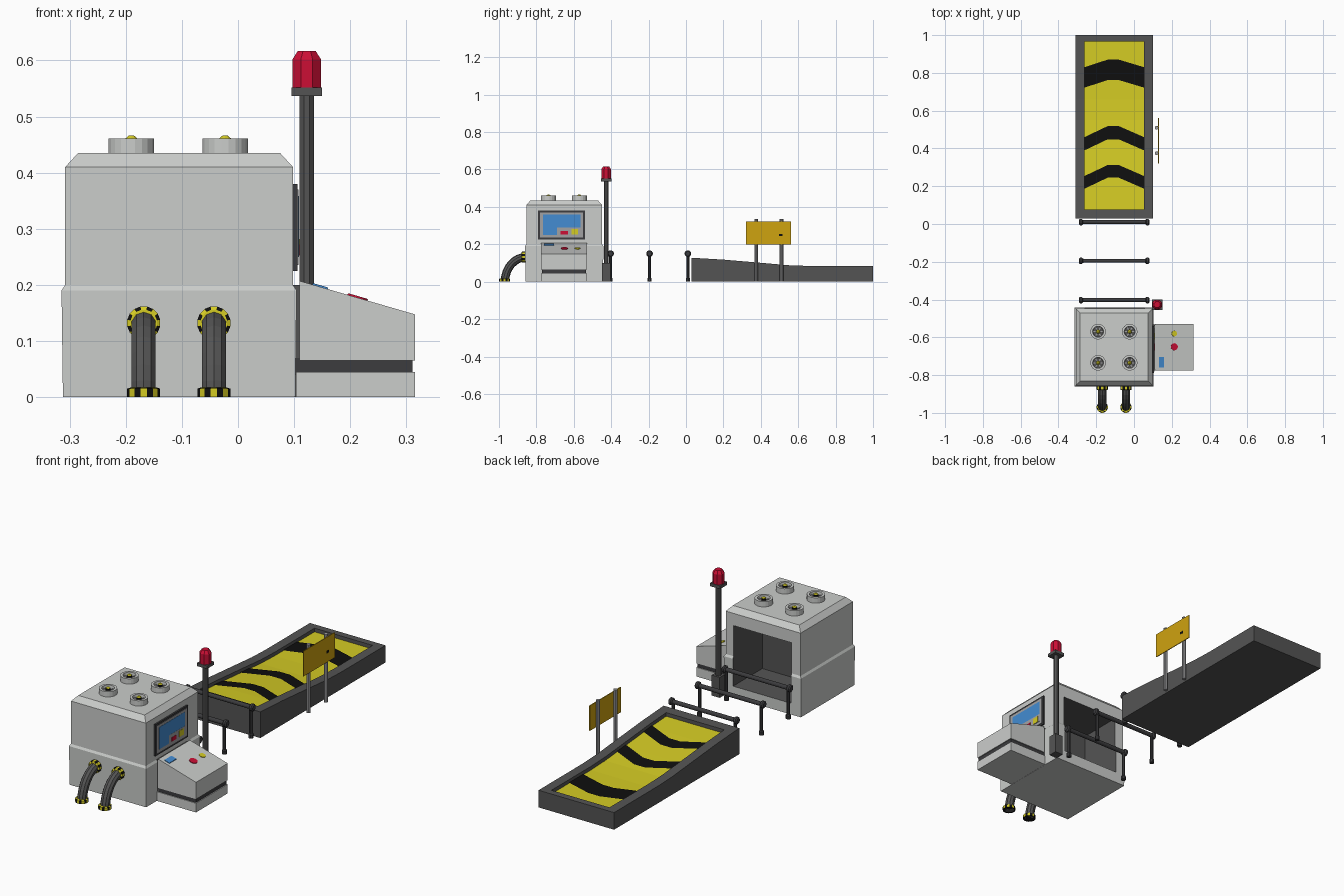
import bpy, bmesh, math
from mathutils import Vector
from math import sin, cos, pi

if "Cube" in bpy.data.objects:
    bpy.data.objects.remove(bpy.data.objects["Cube"])


def mat(name, hexcol):
    m = bpy.data.materials.new(name)
    c = [int(hexcol[i:i + 2], 16) / 255 for i in (0, 2, 4)]
    m.diffuse_color = [v / 12.92 if v < 0.04 else ((v + 0.055) / 1.055) ** 2.4 for v in c] + [1]
    m.use_nodes = True
    m.node_tree.nodes["Principled BSDF"].inputs["Base Color"].default_value = m.diffuse_color
    return m


LIGHT, DARK = mat("light_grey", "CBCDCB"), mat("dark_grey", "545454")
CHAR, BLACK = mat("charcoal", "3C3C3E"), mat("black", "0F0F0F")
YELLOW, GOLD = mat("yellow", "D5CC24"), mat("gold", "CFA310")
RED, BLUE, STEEL = mat("red", "CC0E35"), mat("blue", "438CD2"), mat("steel_grey", "A2A2A4")


def mesh(name, verts, faces, mats, rule=None, loc=(0, 0, 0), rot=(0, 0, 0)):
    me = bpy.data.meshes.new(name)
    me.from_pydata([tuple(v) for v in verts], [], faces)
    bm = bmesh.new()
    bm.from_mesh(me)
    bmesh.ops.recalc_face_normals(bm, faces=bm.faces)
    for f in bm.faces:
        f.normal_update()
        if rule:
            f.material_index = rule(f)
    bm.to_mesh(me)
    bm.free()
    for m in mats:
        me.materials.append(m)
    ob = bpy.data.objects.new(name, me)
    ob.location, ob.rotation_euler = loc, rot
    bpy.context.collection.objects.link(ob)
    return ob


def loft(name, rings, mats, rule=None, **kw):
    n = len(rings[0])
    faces = [(r * n + i, r * n + (i + 1) % n, (r + 1) * n + (i + 1) % n, (r + 1) * n + i)
             for r in range(len(rings) - 1) for i in range(n)]
    faces += [tuple(range(n)), tuple(range((len(rings) - 1) * n, len(rings) * n))]
    return mesh(name, [v for r in rings for v in r], faces, mats, rule, **kw)


def prism(name, prof, t0, t1, axis, m, rule=None):
    mats = m if isinstance(m, list) else [m]
    put = (lambda t, u, w: (t, u, w)) if axis == 'x' else (lambda t, u, w: (u, t, w))
    return loft(name, [[put(t, u, w) for u, w in prof] for t in (t0, t1)], mats, rule)


def box(name, x, y, z, m):
    return prism(name, [(y[0], z[0]), (y[1], z[0]), (y[1], z[1]), (y[0], z[1])], x[0], x[1], 'x', m)


def lathe(name, prof, segs, m, loc, rot=(0, 0, 0), rule=None):
    mats = m if isinstance(m, list) else [m]
    ring = lambda r, z: [(r * cos(2 * pi * (i + .5) / segs), r * sin(2 * pi * (i + .5) / segs), z)
                         for i in range(segs)]
    return loft(name, [ring(*p) for p in prof], mats, rule, loc=loc, rot=rot)


CX, CY = -0.105, -0.651

# Machine housing with an open chamber at the back
rings = [[(CX + a * h, CY + b * h, z) for a, b in ((-1, -1), (1, -1), (1, 1), (-1, 1))]
         for z, h in ((0, .207), (.19, .2095), (.2, .203), (.41, .203), (.435, .18))]
housing = loft("housing", rings, [LIGHT, DARK])
cutter = box("chamber_cutter", (-.26, .055), (-.67, -.38), (.055, .35), DARK)
cutter.hide_render = True
mod = housing.modifiers.new("chamber", 'BOOLEAN')
mod.object, mod.operation, mod.solver = cutter, 'DIFFERENCE', 'EXACT'
bpy.context.view_layer.update()
cut = bpy.data.meshes.new_from_object(housing.evaluated_get(bpy.context.evaluated_depsgraph_get()))
housing.modifiers.clear()
housing.data = cut
cut.materials.clear()
cut.materials.append(LIGHT)
cut.materials.append(DARK)
for p in cut.polygons:
    c = p.center
    inside = -.262 < c.x < .057 and -.68 < c.y < -.46 and .05 < c.z < .355
    p.material_index = int(inside)
bpy.data.objects.remove(cutter)

# Roof vents with fans
for i, (vx, vy) in enumerate([(x, y) for x in (-.19, -.023) for y in (-.57, -.735)]):
    lathe(f"vent_{i}", [(.041, 0), (.041, .027), (.029, .027), (.027, .01)], 20, [LIGHT, DARK],
          (vx, vy, .434), rule=lambda f: int(f.calc_center_median().length < .02))
    for k in range(3):
        b = box(f"vent_blade_{i}_{k}", (-.026, .026), (-.003, .003), (0, .006), STEEL)
        b.location, b.rotation_euler = (vx, vy, .445), (0, 0, k * pi / 3)
    lathe(f"vent_hub_{i}", [(.011, 0), (.011, .016), (.005, .021)], 10, [YELLOW, BLACK], (vx, vy, .445),
          rule=lambda f: int(abs(f.normal.z) < .3))

# Front hoses with striped collars
for i, hx in enumerate((-.168, -.043)):
    path = []
    for k in range(9):
        t = k / 8 * pi / 2
        c = Vector((hx, -.853 - .115 * sin(t), .132 * cos(t)))
        n = Vector((0, -.132 * sin(t), .115 * cos(t))).normalized()
        path.append([c + .0225 * (Vector((1, 0, 0)) * cos(a) + n * sin(a))
                     for a in [2 * pi * (s + .5) / 10 for s in range(10)]])
    loft(f"hose_{i}", path, [DARK])
    stripes = lambda f: int(math.atan2(f.calc_center_median().y, f.calc_center_median().x) * 8 / pi + 16.5) % 2
    lathe(f"hose_floor_collar_{i}", [(.03, 0), (.03, .015), (.024, .017)], 16, [YELLOW, BLACK],
          (hx, -.97, 0), rule=stripes)
    lathe(f"hose_wall_collar_{i}", [(.03, 0), (.03, .022), (.024, .025)], 16, [YELLOW, BLACK],
          (hx, -.855, .132), (pi / 2, 0, 0), stripes)

# Side screen
box("screen_frame", (.09, .106), (-.79, -.54), (.225, .38), CHAR)
box("screen_border", (.1, .1075), (-.78, -.55), (.235, .37), STEEL)
box("screen_display", (.1, .1085), (-.765, -.565), (.25, .358), BLUE)
box("screen_panel", (.1, .109), (-.69, -.565), (.25, .29), STEEL)
box("screen_red_key", (.1, .11), (-.67, -.632), (.252, .272), RED)
box("screen_yellow_key", (.1, .11), (-.612, -.577), (.252, .282), YELLOW)

# Control console with a dark gap
slope = lambda x: .207 - .29 * (x - .11)
CONY = (-.775, -.53)
box("console_base", (.103, .315), CONY, (0, .045), LIGHT)
box("console_gap", (.1, .311), (-.771, -.534), (.04, .07), CHAR)
prism("console_top", [(.11, .065), (.315, .065), (.315, slope(.315)), (.11, slope(.11))], *CONY, 'y', LIGHT)
box("console_back_plate", (.098, .11), (-.771, -.534), (.045, .2), DARK)
prism("console_blue_pad", [(.133, slope(.133)), (.16, slope(.16)), (.16, slope(.16) + .003),
                           (.133, slope(.133) + .003)], -.76, -.705, 'y', BLUE)
for nm, by, r, m in (("red", -.65, .019, RED), ("yellow", -.58, .015, YELLOW)):
    lathe(f"console_{nm}_button", [(r, -.001), (r, .003)], 14, m, (.213, by, slope(.213)),
          (0, math.atan(.29), 0))

# Warning lamp
LX, LY = .1225, -.427
box("lamp_foot", (LX - .022, LX + .022), (LY - .022, LY + .022), (0, .1), DARK)
lathe("lamp_pole", [(.0138, 0), (.0138, .54)], 8, DARK, (LX, LY, 0))
box("lamp_collar", (LX - .0275, LX + .0275), (LY - .0275, LY + .0275), (.537, .552), DARK)
lathe("lamp_beacon", [(.0276, .55), (.0276, .602), (.017, .617)], 8, RED, (LX, LY, 0))

# Transfer rollers on legs
for i, ry in enumerate((-.403, -.195, .01)):
    lathe(f"roller_{i}", [(.0105, -.175), (.0105, .175)], 12, CHAR, (CX, ry, .15), (0, pi / 2, 0))
    for s in (-1, 1):
        side = "right" if s > 0 else "left"
        lathe(f"roller_cap_{side}_{i}", [(.012, -.01), (.018, -.005), (.018, .005), (.012, .01)], 12, CHAR,
              (CX + s * .176, ry, .15), (0, pi / 2, 0))
        lathe(f"roller_leg_{side}_{i}", [(.012, 0), (.012, .018), (.008, .022), (.008, .145)], 8, CHAR,
              (CX + s * .168, ry, 0))

# Ramp tray: sloped rails around a recessed yellow bed
CURVE = [(.03, .128), (.2, .118), (.4, .101), (.55, .088), (.66, .084), (1, .084)]


def top(y):
    for (a, za), (b, zb) in zip(CURVE, CURVE[1:]):
        if y <= b:
            return za + (zb - za) * (y - a) / (b - a)
    return CURVE[-1][1]


def ramp(name, x0, x1, y0, y1, drop, m, rule=None):
    ys = [y0] + [y for y, _ in CURVE if y0 < y < y1] + [y1]
    return prism(name, [(y0, 0), (y1, 0)] + [(y, top(y) - drop) for y in reversed(ys)], x0, x1, 'x', m, rule)


IX0, IX1, IY0, IY1, DROP = -.262, .053, .078, .967, .018
ramp("tray_rail_left", -.31, IX0, .03, 1, 0, DARK)
ramp("tray_rail_right", IX1, .1, .03, 1, 0, DARK)
ramp("tray_end_near", IX0, IX1, .03, IY0, 0, DARK)
ramp("tray_end_far", IX0, IX1, IY1, 1, 0, DARK)
ramp("tray_bed", IX0, IX1, IY0, IY1, DROP, [DARK, YELLOW], lambda f: int(f.normal.z > .5))

# Black chevrons laid on the bed
for i, (low, width, rise) in enumerate(((.187, .067, .058), (.39, .07, .058), (.722, .108, .04))):
    cols = [(IX0, 0), (-.14, 1), (-.08, 1), (IX1, 0)]
    verts = []
    for x, k in cols:
        for j in range(5):
            y = low + rise * k + width * j / 4
            verts.append((x, y, top(y) - DROP + .003))
    faces = [(c * 5 + j, c * 5 + 5 + j, c * 5 + 6 + j, c * 5 + 1 + j) for c in range(3) for j in range(4)]
    mesh(f"chevron_{i}", verts, faces, [BLACK])

# Sign board on two posts
for i, py in enumerate((.375, .51)):
    lathe(f"sign_post_{i}", [(.01, 0), (.01, .335)], 10, STEEL, (.12, py, 0))
box("sign_board", (.128, .132), (.32, .562), (.2, .323), GOLD)
box("sign_dot", (.13, .133), (.497, .517), (.244, .256), BLACK)
